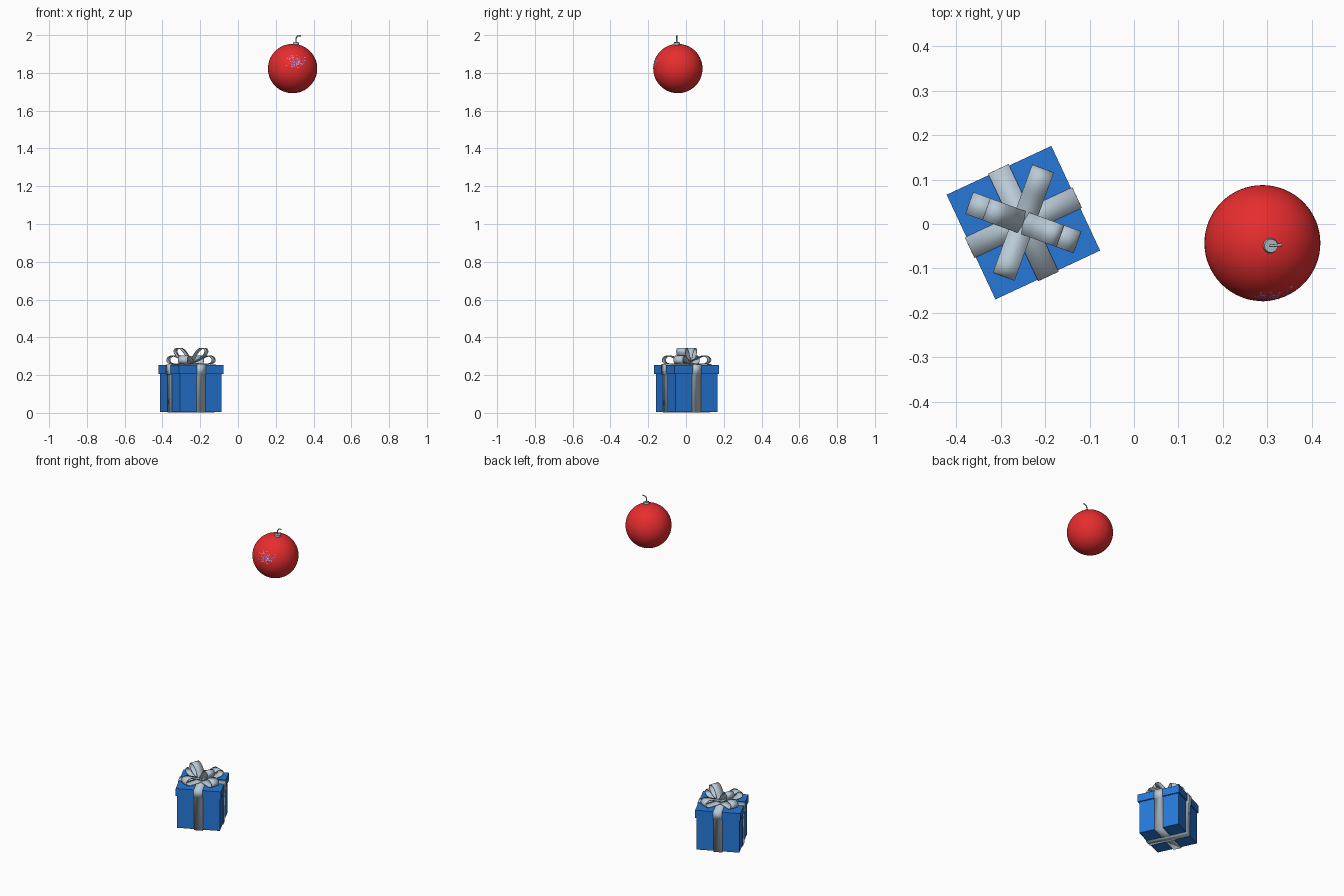
import bpy, bmesh, math, random
from mathutils import Vector, Matrix

if "Cube" in bpy.data.objects:
    bpy.data.objects.remove(bpy.data.objects["Cube"])

random.seed(4)

def material(name, rgb):
    m = bpy.data.materials.new(name)
    m.diffuse_color = (*rgb, 1)
    m.use_nodes = True
    m.node_tree.nodes["Principled BSDF"].inputs["Base Color"].default_value = m.diffuse_color
    return m

BLUE = material("blue_paper", (0.02, 0.19, 0.69))
SILVER = material("silver_ribbon", (0.49, 0.59, 0.67))
RED = material("red_glass", (0.80, 0.026, 0.028))
METAL = material("grey_metal", (0.43, 0.52, 0.56))
PURPLE = material("purple_speck", (0.24, 0.15, 0.65))
PALE = material("pale_speck", (0.75, 0.72, 0.85))

GIFT = Matrix.Translation((-0.249, 0.003, 0)) @ Matrix.Rotation(math.radians(25), 4, 'Z')

def finish(name, bm, mat, matrix=Matrix(), smooth=False):
    bmesh.ops.recalc_face_normals(bm, faces=bm.faces)
    me = bpy.data.meshes.new(name)
    bm.to_mesh(me)
    bm.free()
    me.materials.append(mat)
    ob = bpy.data.objects.new(name, me)
    ob.matrix_world = matrix
    bpy.context.collection.objects.link(ob)
    if smooth:
        bpy.ops.object.select_all(action='DESELECT')
        ob.select_set(True)
        bpy.context.view_layer.objects.active = ob
        bpy.ops.object.shade_smooth_by_angle(angle=math.radians(40))
    return ob

def box(name, side, z0, z1, mat):
    bm = bmesh.new()
    bmesh.ops.create_cube(bm, size=1, matrix=Matrix.Translation((0, 0, (z0 + z1) / 2))
                          @ Matrix.Diagonal((side, side, z1 - z0, 1)))
    return finish(name, bm, mat, GIFT)

def spline(pts, n=6):
    # smooth open path through the points
    p = [Vector(q) for q in pts]
    p = [2 * p[0] - p[1]] + p + [2 * p[-1] - p[-2]]
    out = []
    for i in range(1, len(p) - 2):
        a, b, c, d = p[i - 1:i + 3]
        for k in range(n):
            t = k / n
            out.append(0.5 * (2 * b + (c - a) * t + (2 * a - 5 * b + 4 * c - d) * t * t
                              + (3 * b - a - 3 * c + d) * t ** 3))
    return out + [p[-2]]

def ribbon(name, path, angle, width=0.051, thick=0.004, closed=False):
    # strip following a path in the (radius, z) plane
    bm = bmesh.new()
    rows = [[bm.verts.new((q[0], s * width / 2, q[1])) for s in (-1, 1)] for q in path]
    for i in range(len(rows) - (0 if closed else 1)):
        a, b = rows[i], rows[(i + 1) % len(rows)]
        bm.faces.new((a[0], a[1], b[1], b[0]))
    ob = finish(name, bm, SILVER, GIFT @ Matrix.Rotation(math.radians(angle), 4, 'Z'), True)
    mod = ob.modifiers.new("thickness", 'SOLIDIFY')
    mod.thickness = thick
    mod.offset = 0
    return ob

# gift box
box("box_body", 0.245, 0.006, 0.212, BLUE)
box("box_lid", 0.26, 0.207, 0.254, BLUE)

# ribbon bands around the box
half = [(0.1245, 0.003), (0.1245, 0.203), (0.132, 0.205), (0.132, 0.2555)]
for i in range(2):
    e = 0.0008 * i
    path = [(r, z + (e if z > 0.1 else -e)) for r, z in half]
    path += [(-r, z) for r, z in reversed(path)]
    ribbon(f"ribbon_band_{i + 1}", path, 90 * i, closed=True)

# bow: four low loops and two raised loops
low = spline([(0, 0.263), (0.05, 0.260), (0.105, 0.260), (0.125, 0.270), (0.126, 0.287),
              (0.11, 0.300), (0.085, 0.299), (0.045, 0.282), (0, 0.267)])
high = spline([(0, 0.265), (0.04, 0.278), (0.074, 0.302), (0.087, 0.325), (0.077, 0.341),
               (0.055, 0.340), (0.032, 0.319), (0.014, 0.289), (0, 0.267)])
for i in range(4):
    ribbon(f"bow_low_loop_{i + 1}", low, 45 + 90 * i, 0.052)
for i in range(2):
    ribbon(f"bow_high_loop_{i + 1}", high, 135 + 180 * i, 0.052)

# hanging ball
C = Vector((0.289, -0.043, 1.823))
R = 0.1305
bm = bmesh.new()
bmesh.ops.create_uvsphere(bm, u_segments=64, v_segments=32, radius=R)
finish("ball", bm, RED, Matrix.Translation(C), True)

# tilted metal cap
axis = Vector((0.019, -0.006, 0.135)).normalized()
tilt = axis.to_track_quat('Z', 'Y').to_matrix().to_4x4()
bm = bmesh.new()
bmesh.ops.create_cone(bm, cap_ends=True, segments=24, radius1=0.017, radius2=0.015, depth=0.013)
finish("ball_cap", bm, METAL, Matrix.Translation(C + axis * 0.1345) @ tilt, True)

# wire hook
cu = bpy.data.curves.new("hook", 'CURVE')
cu.dimensions = '3D'
cu.bevel_depth = 0.0032
cu.bevel_resolution = 2
cu.use_fill_caps = True
pts = spline([(0.308, -0.049, 1.958), (0.307, -0.049, 1.978), (0.311, -0.049, 1.990),
              (0.320, -0.048, 1.996), (0.333, -0.047, 1.997)])
sp = cu.splines.new('POLY')
sp.points.add(len(pts) - 1)
for q, v in zip(sp.points, pts):
    q.co = (*v, 1)
cu.materials.append(METAL)
hook = bpy.data.objects.new("hook", cu)
bpy.context.collection.objects.link(hook)
bpy.ops.object.select_all(action='DESELECT')
hook.select_set(True)
bpy.context.view_layer.objects.active = hook
bpy.ops.object.convert(target='MESH')

# scattered specks on the front of the ball
def specks(name, count, spread, size, mat, lift):
    bm = bmesh.new()
    for _ in range(count):
        x = 0.017 + max(-0.048, min(0.048, random.gauss(0, spread)))
        z = 0.036 + max(-0.032, min(0.032, random.gauss(0, spread * 0.65)))
        d = Vector((x, -math.sqrt(R * R - x * x - z * z), z)).normalized()
        m = Matrix.Translation(C + d * (R + lift)) @ d.to_track_quat('Z', 'Y').to_matrix().to_4x4()
        bmesh.ops.create_circle(bm, cap_ends=True, segments=6,
                                radius=size * random.uniform(0.7, 1.2), matrix=m)
    me = bpy.data.meshes.new(name)
    bm.to_mesh(me)
    bm.free()
    me.materials.append(mat)
    bpy.context.collection.objects.link(bpy.data.objects.new(name, me))

specks("purple_specks", 75, 0.018, 0.0032, PURPLE, 0.0006)
specks("pale_specks", 38, 0.029, 0.0025, PALE, 0.0009)
